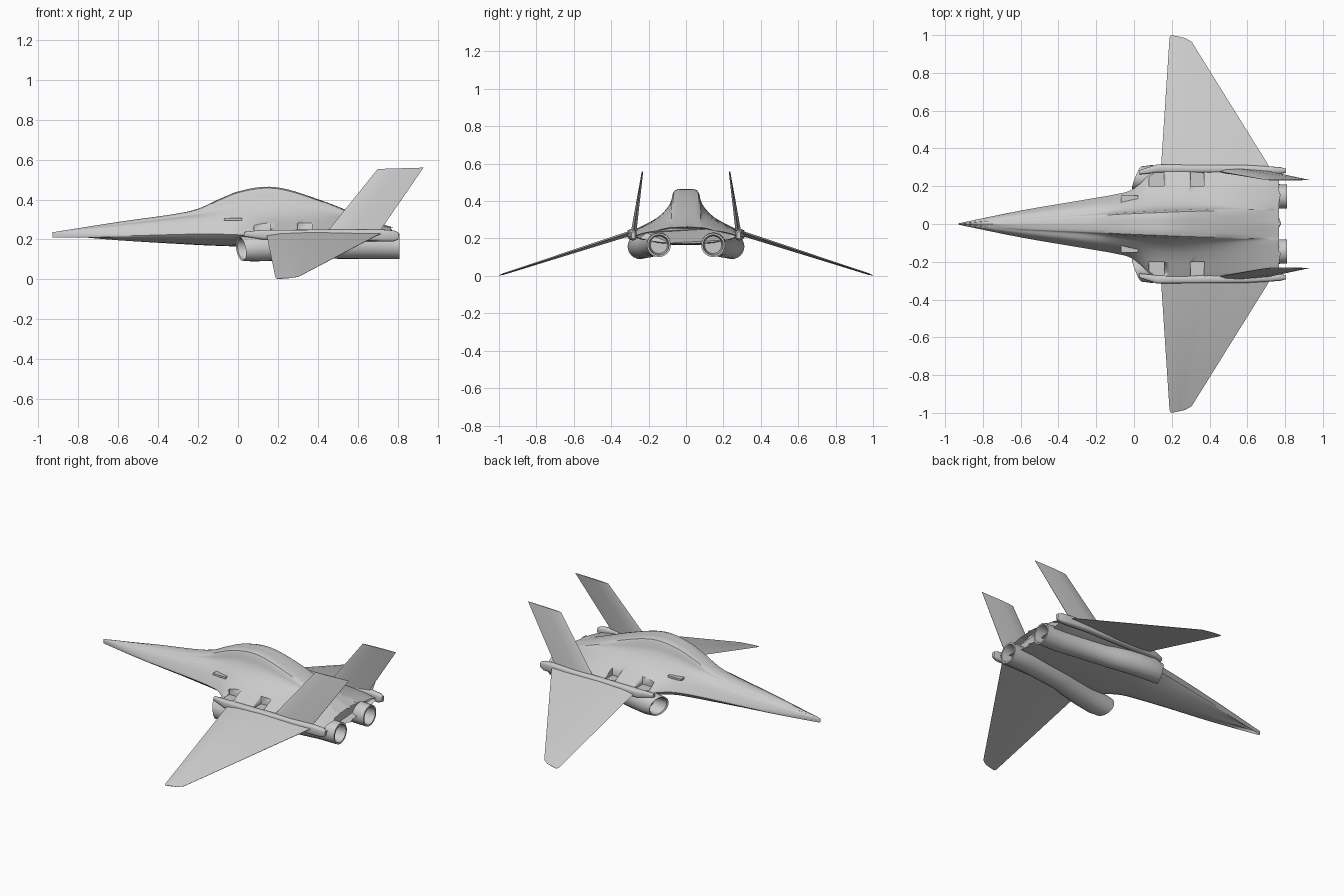
import bpy, bmesh, math
from mathutils import Vector

cube = bpy.data.objects.get("Cube")
if cube:
    bpy.data.objects.remove(cube, do_unlink=True)

grey = bpy.data.materials.new("light_grey")
grey.use_nodes = True
grey.diffuse_color = (0.6, 0.6, 0.6, 1)
grey.node_tree.nodes["Principled BSDF"].inputs["Base Color"].default_value = (0.6, 0.6, 0.6, 1)


def densify(rows, steps):
    """Smooth curve through rows of numbers."""
    out = []
    for i in range(len(rows) - 1):
        b, c = Vector(rows[i]), Vector(rows[i + 1])
        a = Vector(rows[max(i - 1, 0)])
        d = Vector(rows[min(i + 2, len(rows) - 1)])
        for s in range(steps):
            t = s / steps
            out.append(b + (c - a) * t / 2 + (a * 2 - b * 5 + c * 4 - d) * t * t / 2
                       + (b * 3 - a - c * 3 + d) * t ** 3 / 2)
    return out + [Vector(rows[-1])]


def loft(name, rings, mirror=False, angle=35):
    """Skin closed rings of points, with capped ends."""
    bm = bmesh.new()
    loops = [[bm.verts.new(p) for p in ring] for ring in rings]
    n = len(loops[0])
    for a, b in zip(loops, loops[1:]):
        for i in range(n):
            j = (i + 1) % n
            bm.faces.new((a[i], a[j], b[j], b[i]))
    bm.faces.new(loops[0])
    bm.faces.new(loops[-1])
    bmesh.ops.recalc_face_normals(bm, faces=bm.faces)
    mesh = bpy.data.meshes.new(name)
    bm.to_mesh(mesh)
    bm.free()
    obj = bpy.data.objects.new(name, mesh)
    bpy.context.collection.objects.link(obj)
    mesh.materials.append(grey)
    bpy.ops.object.select_all(action='DESELECT')
    obj.select_set(True)
    bpy.context.view_layer.objects.active = obj
    if mirror:
        mod = obj.modifiers.new("mirror", 'MIRROR')
        mod.use_axis = (False, True, False)
        bpy.ops.object.modifier_apply(modifier=mod.name)
    bpy.ops.object.shade_smooth_by_angle(angle=math.radians(angle))
    return obj


def block(name, x0, x1, y0, y1, z0, z1):
    ring = [(y0, z0), (y1, z0), (y1, z1), (y0, z1)]
    return loft(name, [[(x, y, z) for y, z in ring] for x in (x0, x1)], True)


# Fuselage stations: x, half width, bottom, side height, shoulder y and z, top half width, top
stations = [
    (-.93, .003, .225, .23, .002, .234, .001, .236),
    (-.6, .068, .196, .232, .05, .265, .025, .288),
    (-.25, .125, .175, .24, .09, .3, .04, .34),
    (-.1, .15, .168, .24, .11, .305, .05, .4),
    (0, .18, .165, .237, .13, .308, .055, .44),
    (.13, .285, .165, .235, .15, .31, .06, .463),
    (.25, .295, .165, .235, .155, .31, .065, .45),
    (.42, .29, .165, .235, .15, .305, .07, .395),
    (.55, .285, .165, .235, .14, .295, .07, .345),
    (.7, .265, .168, .23, .12, .27, .07, .285),
    (.78, .25, .172, .22, .11, .25, .07, .26),
]


def fuselage_ring(s, last):
    x, w, bottom, side, ys, zs, yt, top = s
    half = [(0, bottom), (w * .55, bottom + .008), (w, side - .02), (w, side), (ys, zs),
            ((ys + yt * 3) / 4, zs + (top - zs) * .5), (yt, top - .006), (0, top)]
    half = densify(half, 3)
    ring = [(p.x, p.y) for p in half] + [(-p.x, p.y) for p in half[-2:0:-1]]
    # Zigzag trailing edge on the last station
    notch = .05 if last else 0
    return [(x - notch * abs(math.sin(math.pi * y / .15)), y, z) for y, z in ring]


rows = densify(stations, 4)
fuselage = loft("fuselage", [fuselage_ring(r, r is rows[-1]) for r in rows])

# Recessed vents in the deck
for x0, x1 in ((.08, .16), (.3, .37)):
    cutter = block("vent_cutter", x0, x1, .2, .275, .235, .4)
    cutter.hide_render = True
    bpy.context.view_layer.objects.active = fuselage
    mod = fuselage.modifiers.new("vent", 'BOOLEAN')
    mod.operation = 'DIFFERENCE'
    mod.object = cutter
    bpy.ops.object.modifier_apply(modifier=mod.name)
    bpy.data.objects.remove(cutter, do_unlink=True)


# Engines: hollow tubes with slanted intakes, toed in towards the nozzles
def engine_ring(x, y, z, r, slant=0):
    points = []
    for i in range(24):
        a = math.tau * i / 24
        dy, dz = r * math.cos(a), r * math.sin(a)
        points.append((x + slant * (dy - dz * .4), y + dy, z + dz))
    return points


loft("engines", [
    engine_ring(.1, .24, .155, .045, .4),
    engine_ring(.02, .245, .152, .052, .4),
    engine_ring(.015, .245, .152, .06, .4),
    engine_ring(.08, .245, .157, .067, .2),
    engine_ring(.2, .23, .162, .068),
    engine_ring(.34, .2, .164, .066),
    engine_ring(.4, .185, .166, .062),
    engine_ring(.68, .148, .168, .066),
    engine_ring(.81, .145, .165, .064),
    engine_ring(.81, .145, .165, .054),
    engine_ring(.7, .145, .165, .045),
], True)

# Side booms carrying the wings and fins
boom = [(.03, .262, .285, .215, .238), (.12, .272, .315, .2, .248), (.6, .27, .312, .195, .25),
        (.72, .265, .305, .19, .25), (.78, .265, .3, .19, .245), (.805, .272, .292, .2, .235)]


def boom_ring(x, y0, y1, z0, z1):
    cy, cz = (y0 + y1) / 2, (z0 + z1) / 2
    ring = []
    for i in range(16):
        c, s = math.cos(math.tau * i / 16), math.sin(math.tau * i / 16)
        ring.append((x, cy + math.copysign(abs(c) ** .6, c) * (y1 - y0) / 2,
                     cz + math.copysign(abs(s) ** .6, s) * (z1 - z0) / 2))
    return ring


loft("side_booms", [boom_ring(*b) for b in boom], True)


# Thin blades: a lens section between a leading and a trailing point
def blade_ring(front, back, across, thick):
    a, b = Vector(front), Vector(back)
    profile = [(.0, 0), (.12, .7), (.4, 1), (1, .1)]
    side = Vector(across).normalized() * thick / 2
    upper = [a.lerp(b, t) + side * h for t, h in profile]
    lower = [a.lerp(b, t) - side * h for t, h in profile[:0:-1]]
    return upper + lower


up = (0, .3, 1)
loft("wings", [
    blade_ring((.14, .27, .228), (.735, .27, .235), up, .03),
    blade_ring((.145, .33, .215), (.7, .33, .222), up, .026),
    blade_ring((.188, .985, .007), (.305, .965, .014), up, .009),
    blade_ring((.195, 1, .003), (.27, .985, .007), up, .003),
], True)

loft("tail_fins", [
    blade_ring((.43, .28, .22), (.7, .28, .22), (0, 1, .1), .03),
    blade_ring((.46, .277, .255), (.72, .277, .255), (0, 1, .1), .028),
    blade_ring((.7, .233, .553), (.93, .233, .56), (0, 1, .1), .008),
], True)

# Small sensor pods beside the cockpit
block("sensor_pods", -.07, .02, .115, .15, .296, .308)
